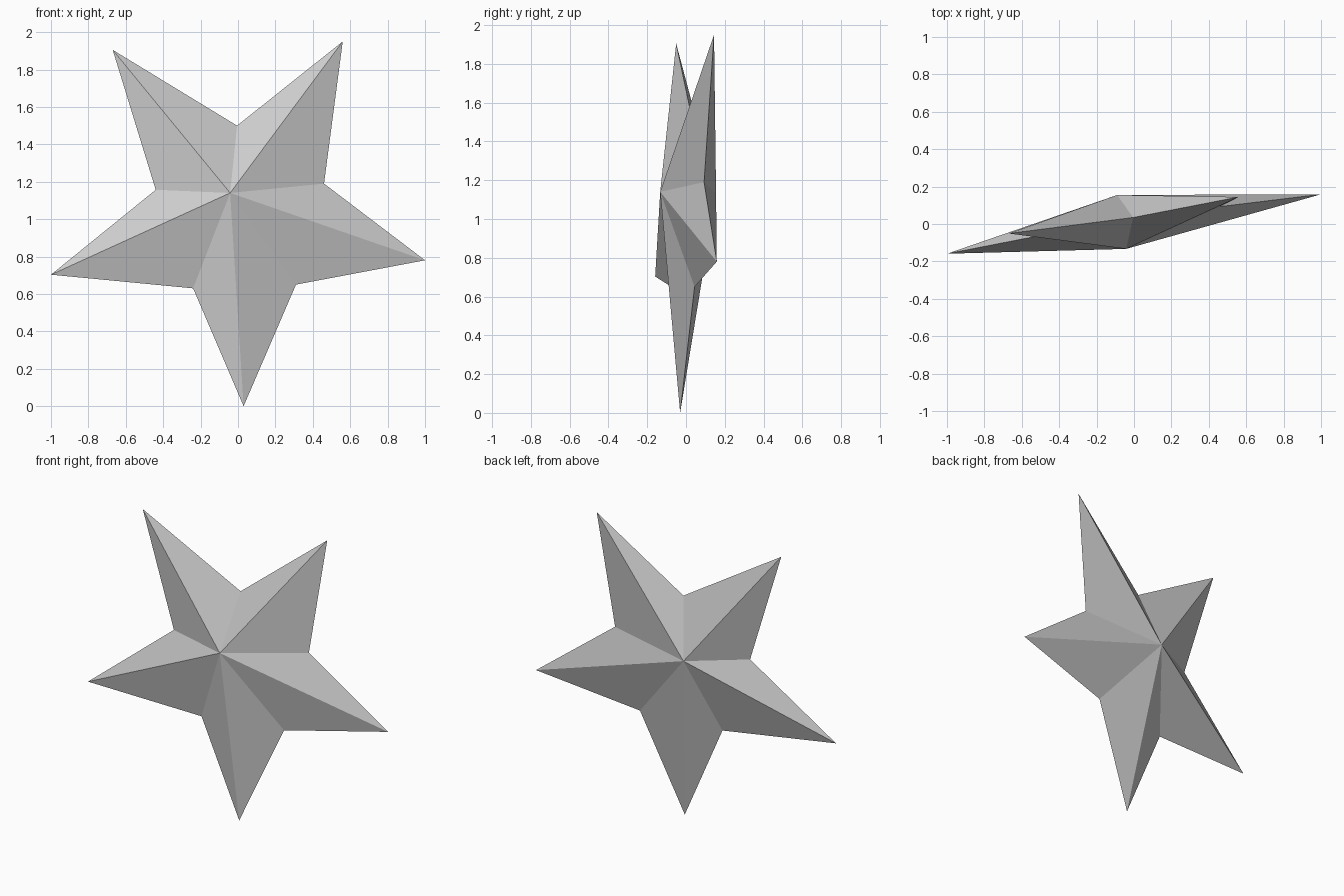
import bpy, bmesh

if "Cube" in bpy.data.objects:
    bpy.data.objects.remove(bpy.data.objects["Cube"])

# Star outline seen from the front (x, z), tips and notches alternating clockwise
outline = [(-0.67, 1.905), (-0.005, 1.50), (0.56, 1.95), (0.46, 1.19),
           (1.0, 0.78), (0.31, 0.65), (0.03, 0.0), (-0.24, 0.63),
           (-1.0, 0.703), (-0.44, 1.157)]
front_peak = (-0.042, -0.133, 1.14)
back_peak = (-0.09, 0.155, 1.13)


def rim_depth(x, z):
    # The rim lies in one slightly turned plane
    return 0.157 * x + 0.047 * z - 0.035


bm = bmesh.new()
rim = [bm.verts.new((x, rim_depth(x, z), z)) for x, z in outline]

# Fan of flat facets from each peak to the rim
for peak in (front_peak, back_peak):
    tip = bm.verts.new(peak)
    for i, v in enumerate(rim):
        bm.faces.new((tip, v, rim[(i + 1) % len(rim)]))
bmesh.ops.recalc_face_normals(bm, faces=bm.faces)

mesh = bpy.data.meshes.new("star")
bm.to_mesh(mesh)
bm.free()
star = bpy.data.objects.new("star", mesh)
bpy.context.collection.objects.link(star)
